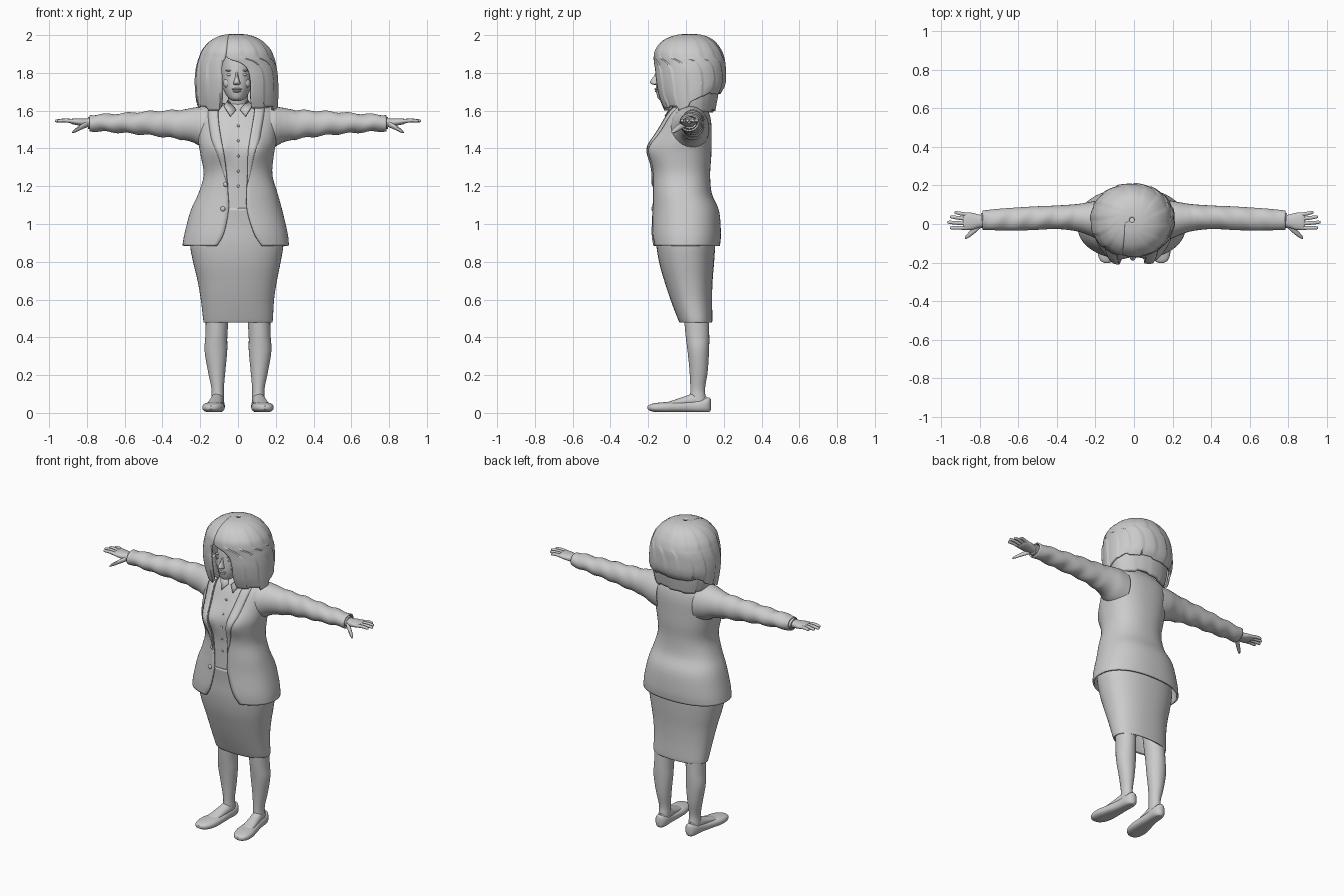
import bpy, bmesh, math
from mathutils import Vector


def finish(name, bm, thick=0, angle=40):
    bmesh.ops.recalc_face_normals(bm, faces=bm.faces)
    me = bpy.data.meshes.new(name)
    bm.to_mesh(me)
    bm.free()
    ob = bpy.data.objects.new(name, me)
    bpy.context.collection.objects.link(ob)
    bpy.ops.object.select_all(action='DESELECT')
    ob.select_set(True)
    bpy.context.view_layer.objects.active = ob
    bpy.ops.object.shade_smooth_by_angle(angle=math.radians(angle))
    if thick:
        m = ob.modifiers.new("thickness", 'SOLIDIFY')
        m.thickness, m.offset = thick, 0
    return ob


def refine(rings, k):
    """Catmull-Rom subdivision of a list of ring tuples."""
    out = []
    for i in range(len(rings) - 1):
        p0, p1, p2 = rings[max(i - 1, 0)], rings[i], rings[i + 1]
        p3 = rings[min(i + 2, len(rings) - 1)]
        for j in range(k):
            t = j / k
            out.append(tuple(0.5 * (2 * b + (c - a) * t + (2 * a - 5 * b + 4 * c - d) * t * t
                                    + (3 * b - a - 3 * c + d) * t ** 3)
                             for a, b, c, d in zip(p0, p1, p2, p3)))
    return out + [rings[-1]]


def spow(v, p):
    return math.copysign(abs(v) ** p, v)


def loft(name, rings, axis='z', n=28, e=2.0, k=4, thick=0, caps=True, mod=None, angle=40):
    """Rings: (position, centre a, centre b, radius a, radius b[, gap left, gap right])."""
    bm, rows = bmesh.new(), []
    for r in refine(rings, k):
        t, a, b, ra, rb = r[:5]
        opened = len(r) == 7
        s0, s1 = 0, 2 * math.pi
        if opened:
            edge = lambda x: math.asin(spow(max(-.95, min(.95, x / ra)), e / 2))
            s0, s1 = edge(r[6] - a), 2 * math.pi + edge(r[5] - a)
        row = []
        for i in range(n + (1 if opened else 0)):
            th = s0 + (s1 - s0) * i / n
            u = a + ra * spow(math.sin(th), 2 / e)
            v = b - rb * spow(math.cos(th), 2 / e)
            p = Vector({'z': (u, v, t), 'x': (t, u, v), 'y': (u, t, v)}[axis])
            row.append(bm.verts.new(mod(p, i) if mod else p))
        rows.append(row)
    for q, w in zip(rows, rows[1:]):
        for i in range(len(q) - (1 if opened else 0)):
            j = (i + 1) % len(q)
            bm.faces.new((q[i], q[j], w[j], w[i]))
    if caps and not opened:
        bm.faces.new(rows[0])
        bm.faces.new(rows[-1])
    return finish(name, bm, thick, angle)


def blob(name, loc, size):
    bm = bmesh.new()
    bmesh.ops.create_uvsphere(bm, u_segments=16, v_segments=10, radius=1)
    for v in bm.verts:
        v.co = Vector(loc) + Vector([c * s for c, s in zip(v.co, size)])
    return finish(name, bm)


def bust(x, z):
    return .03 * math.exp(-((abs(x) - .1) / .06) ** 2 - ((z - 1.4) / .07) ** 2)


def push_bust(p, i):
    if p.y < 0:
        p.y -= bust(p.x, p.z)
    return p


# jacket body, open down the front
E = 2.3
jacket = [(.885, -.012, 0, .277, .175, -.11, .125), (.95, -.01, 0, .268, .18, -.075, .085),
          (1.07, -.008, -.002, .238, .172, -.05, .048), (1.16, 0, -.02, .205, .152, -.052, .045),
          (1.26, 0, -.025, .177, .148, -.06, .05), (1.36, -.004, -.026, .188, .155, -.072, .052),
          (1.43, -.004, -.02, .2, .15, -.085, .06), (1.52, -.002, 0, .205, .13, -.1, .075),
          (1.58, 0, .012, .2, .108, -.105, .085), (1.615, 0, .017, .165, .085, -.1, .085),
          (1.635, 0, .02, .1, .07, -.07, .06)]
loft("jacket_body", jacket, n=64, e=E, thick=.01, mod=push_bust)

# lapels follow the jacket front edge
for side in (0, 1):
    s = 1 if side else -1
    bm, rows = bmesh.new(), []
    for z, cx, cy, rx, ry, gl, gr in refine(jacket, 4):
        if 1.2 < z < 1.622:
            w = .052 * min(1, (z - 1.2) / .25)
            row = []
            for f in (0, .33, .67, 1):
                x = (gr if side else gl) + s * w * f
                y = cy - ry * (1 - min(.98, abs((x - cx) / rx)) ** E) ** (1 / E)
                row.append(bm.verts.new((x, y - bust(x, z) - .009, z)))
            rows.append(row)
    for q, r in zip(rows, rows[1:]):
        for i in range(3):
            bm.faces.new((q[i], q[i + 1], r[i + 1], r[i]))
    finish(("right_lapel", "left_lapel")[side], bm, .007)
for i, (x, y, z) in enumerate([(-.065, -.172, 1.21), (-.08, -.175, 1.08)]):
    blob(f"jacket_button_{i}", (x, y, z), (.013, .009, .013))

# blouse with placket buttons and collar
blouse = [(r[0], r[1], r[2], r[3] * .93, r[4] * .93) for r in jacket[2:]]
loft("blouse", blouse, n=48, e=E, mod=lambda p, i: push_bust(p, i))
for i, (y, z) in enumerate([(-.164, 1.2), (-.168, 1.28), (-.172, 1.36), (-.158, 1.44), (-.124, 1.52)]):
    blob(f"blouse_button_{i}", (.002, y, z), (.007, .005, .007))
for s in (1, -1):
    bm = bmesh.new()
    bm.faces.new([bm.verts.new(c) for c in ((s * .055, -.02, 1.655), (s * .01, -.085, 1.605),
                                            (s * .04, -.112, 1.57), (s * .075, -.075, 1.625))])
    finish("blouse_collar", bm, .006)

# pencil skirt
loft("skirt", [(.48, 0, .052, .178, .082), (.5, 0, .048, .181, .088), (.6, -.003, .028, .19, .106),
               (.7, -.004, .013, .206, .124), (.8, -.006, .003, .228, .142), (.9, -.006, -.002, .243, .152),
               (1.0, 0, -.008, .225, .15), (1.085, 0, -.014, .19, .152)], n=48, e=2.3, caps=False, thick=.008)

# head, neck and face
HX = -.006
loft("head", [(1.652, HX, -.1, .02, .025), (1.662, HX, -.088, .04, .058), (1.69, HX, -.062, .061, .094),
              (1.73, HX, -.04, .077, .12), (1.79, HX, -.028, .087, .127), (1.85, HX, -.02, .09, .128),
              (1.91, HX, -.01, .085, .115), (1.95, HX, 0, .04, .05)], n=36, e=2.1)
loft("neck", [(1.57, 0, .025, .075, .06), (1.63, 0, .01, .054, .056), (1.75, 0, -.01, .052, .06)])
loft("nose", [(1.735, HX, -.15, .008, .012), (1.742, HX, -.158, .019, .027), (1.755, HX, -.16, .016, .03),
              (1.78, HX, -.15, .009, .022), (1.805, HX, -.145, .007, .012)], n=16, k=3)
blob("upper_lip", (HX, -.155, 1.714), (.027, .012, .006))
blob("lower_lip", (HX, -.152, 1.703), (.022, .013, .007))
blob("chin", (HX, -.128, 1.675), (.026, .02, .018))
for s in (1, -1):
    blob("eye", (HX + s * .037, -.133, 1.79), (.017, .014, .008))
    blob("brow", (HX + s * .038, -.137, 1.812), (.024, .01, .004))
    blob("cheek", (HX + s * .042, -.112, 1.745), (.03, .026, .03))


# bob hair: stepped strands, side parting, longer at the front
def strands(p, i):
    f = 1 + .028 * ((i % 7) / 7 - .6)
    p.x, p.y = p.x * f, .02 + (p.y - .02) * f
    if p.z < 1.76:
        p.z += (1.76 - p.z) * .55 * max(0, min(1, (p.y + .02) / .14))
        p.z += .012 * math.sin(i // 7 * 2.3) * (1.76 - p.z) / .14
    return p


hair = [(2.0, -.01, .02, .012, .012, -.05, -.05), (1.992, -.01, .017, .075, .075, -.05, -.05),
        (1.965, -.009, .013, .133, .132, -.055, -.055), (1.92, -.008, .012, .175, .168, -.06, -.06),
        (1.88, -.008, .016, .192, .18, -.066, -.058), (1.855, -.008, .018, .2, .184, -.08, .01),
        (1.82, -.008, .019, .208, .185, -.086, .05), (1.76, -.008, .02, .213, .184, -.083, .066),
        (1.68, -.006, .024, .212, .172, -.083, .066), (1.615, -.004, .028, .208, .15, -.09, .072)]
loft("hair_bob", hair, n=98, e=2.1, k=4, thick=.014, mod=strands, angle=30)
loft("hair_under_layer", [(1.6, 0, .035, .165, .11, -.1, .09), (1.68, 0, .03, .185, .13, -.1, .09),
                          (1.78, 0, .025, .185, .15, -.1, .09)], n=70, thick=.02,
     mod=lambda p, i: Vector((p.x * (1 + .02 * (i % 7) / 7), p.y, p.z + .008 * math.sin(i // 7 * 1.9))), angle=30)

for s in (1, -1):
    side = "left_" if s > 0 else "right_"
    flip = lambda p, i: Vector((p.x * s, p.y, p.z))

    # sleeve with soft folds, and cuff
    def folds(p, i):
        if p.x > .3:
            p.z += .004 * math.sin(p.x * 55 + p.y * 30)
        return Vector((p.x * s, p.y, p.z))
    loft(side + "sleeve", [(.13, .02, 1.505, .1, .115), (.19, .022, 1.515, .095, .104),
                           (.24, .028, 1.524, .08, .087), (.3, .033, 1.526, .066, .075),
                           (.4, .035, 1.531, .057, .065), (.5, .031, 1.534, .057, .057),
                           (.6, .026, 1.534, .056, .049), (.7, .023, 1.535, .052, .043),
                           (.785, .02, 1.535, .046, .039)], 'x', k=6, thick=.008, caps=False, mod=folds)
    loft(side + "cuff", [(.7, .02, 1.535, .042, .035), (.795, .018, 1.535, .038, .031)], 'x', k=2, mod=flip)

    # hand: palm, four fingers, thumb
    loft(side + "palm", [(.76, .017, 1.535, .03, .024), (.8, .015, 1.536, .033, .022),
                         (.84, .014, 1.54, .044, .019), (.875, .014, 1.543, .044, .015),
                         (.888, .014, 1.544, .036, .009)], 'x', n=20, e=2.3, mod=flip)
    for i, (y, ty, tx) in enumerate([(.048, .06, .932), (.026, .037, .955), (.002, .009, .968), (-.02, -.02, .956)]):
        dx = tx - .865
        loft(f"{side}finger_{i}", [(.86, y, 1.542, .011, .011),
                                   (.865 + dx * .5, (y + ty) / 2, 1.548, .01, .01),
                                   (tx - .008, ty, 1.546, .0085, .008),
                                   (tx, ty, 1.545, .003, .003)], 'x', n=10, k=3, mod=flip)
    loft(side + "thumb", [(.795, -.002, 1.53, .018, .016), (.83, -.034, 1.513, .017, .014),
                          (.858, -.057, 1.497, .014, .011), (.874, -.07, 1.487, .008, .006),
                          (.878, -.072, 1.485, .002, .002)], 'x', n=12, k=3, mod=flip)

    # leg, foot and flat shoe
    loft(side + "leg", [(.04, .11, .065, .034, .045), (.08, .108, .063, .034, .042), (.13, .108, .062, .033, .039),
                        (.22, .113, .067, .046, .048), (.33, .117, .065, .06, .057), (.42, .114, .06, .058, .063),
                        (.6, .105, .05, .064, .068)], mod=flip)
    loft(side + "foot", [(-.12, .131, .045, .03, .006), (-.07, .125, .05, .037, .016),
                         (0, .116, .06, .035, .03), (.05, .11, .065, .033, .04),
                         (.11, .108, .055, .022, .03)], 'y', mod=flip)
    loft(side + "shoe", [(-.203, .142, .028, .01, .008), (-.19, .14, .028, .034, .017), (-.16, .136, .028, .051, .024),
                         (-.11, .13, .029, .058, .028), (-.05, .122, .03, .052, .028), (.03, .113, .033, .041, .031),
                         (.09, .109, .038, .039, .037), (.12, .108, .042, .028, .04), (.132, .108, .045, .01, .028)],
         'y', e=2.5, mod=lambda p, i: Vector((p.x * s, p.y, max(p.z, .004))))
